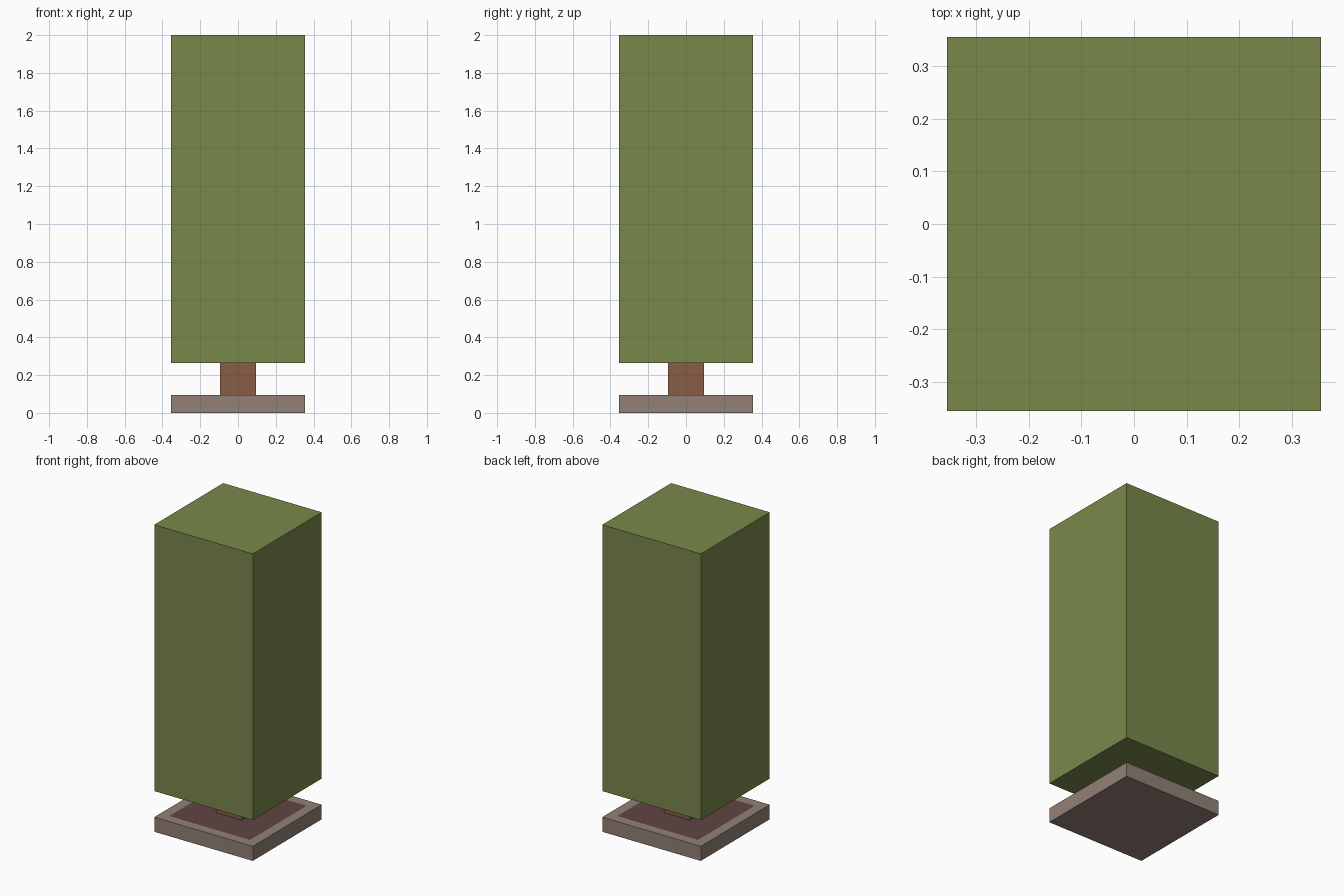
import bpy, bmesh

if "Cube" in bpy.data.objects:
    bpy.data.objects.remove(bpy.data.objects["Cube"])


def material(name, rgb):
    mat = bpy.data.materials.new(name)
    mat.diffuse_color = (*rgb, 1.0)
    mat.use_nodes = True
    mat.node_tree.nodes["Principled BSDF"].inputs["Base Color"].default_value = mat.diffuse_color
    return mat


def block(name, half, z0, z1, mat):
    """Square block standing between two heights, centred on the z axis."""
    bm = bmesh.new()
    bmesh.ops.create_cube(bm, size=1.0)
    for v in bm.verts:
        v.co.x *= 2 * half
        v.co.y *= 2 * half
        v.co.z = z1 if v.co.z > 0 else z0
    mesh = bpy.data.meshes.new(name)
    bm.to_mesh(mesh)
    bm.free()
    mesh.materials.append(mat)
    obj = bpy.data.objects.new(name, mesh)
    bpy.context.collection.objects.link(obj)
    return obj


leaf = material("leaf_green", (0.191, 0.246, 0.070))
bark = material("bark_brown", (0.250, 0.109, 0.061))
stone = material("stone_grey_brown", (0.287, 0.220, 0.181))
earth = material("earth_brown", (0.120, 0.058, 0.058))

WIDTH, BASE_TOP, LEAF_BOTTOM = 0.355, 0.095, 0.265

# Foliage and trunk
block("foliage", WIDTH, LEAF_BOTTOM, 2.0, leaf)
block("trunk", 0.094, BASE_TOP, LEAF_BOTTOM, bark)

# Planter slab with a flush soil panel inset in its top
planter = block("planter", WIDTH, 0.0, BASE_TOP, stone)
planter.data.materials.append(earth)
bm = bmesh.new()
bm.from_mesh(planter.data)
bm.normal_update()
top = max(bm.faces, key=lambda f: f.calc_center_median().z)
bmesh.ops.inset_region(bm, faces=[top], thickness=0.064, use_even_offset=True)
top.material_index = 1
bm.to_mesh(planter.data)
bm.free()
